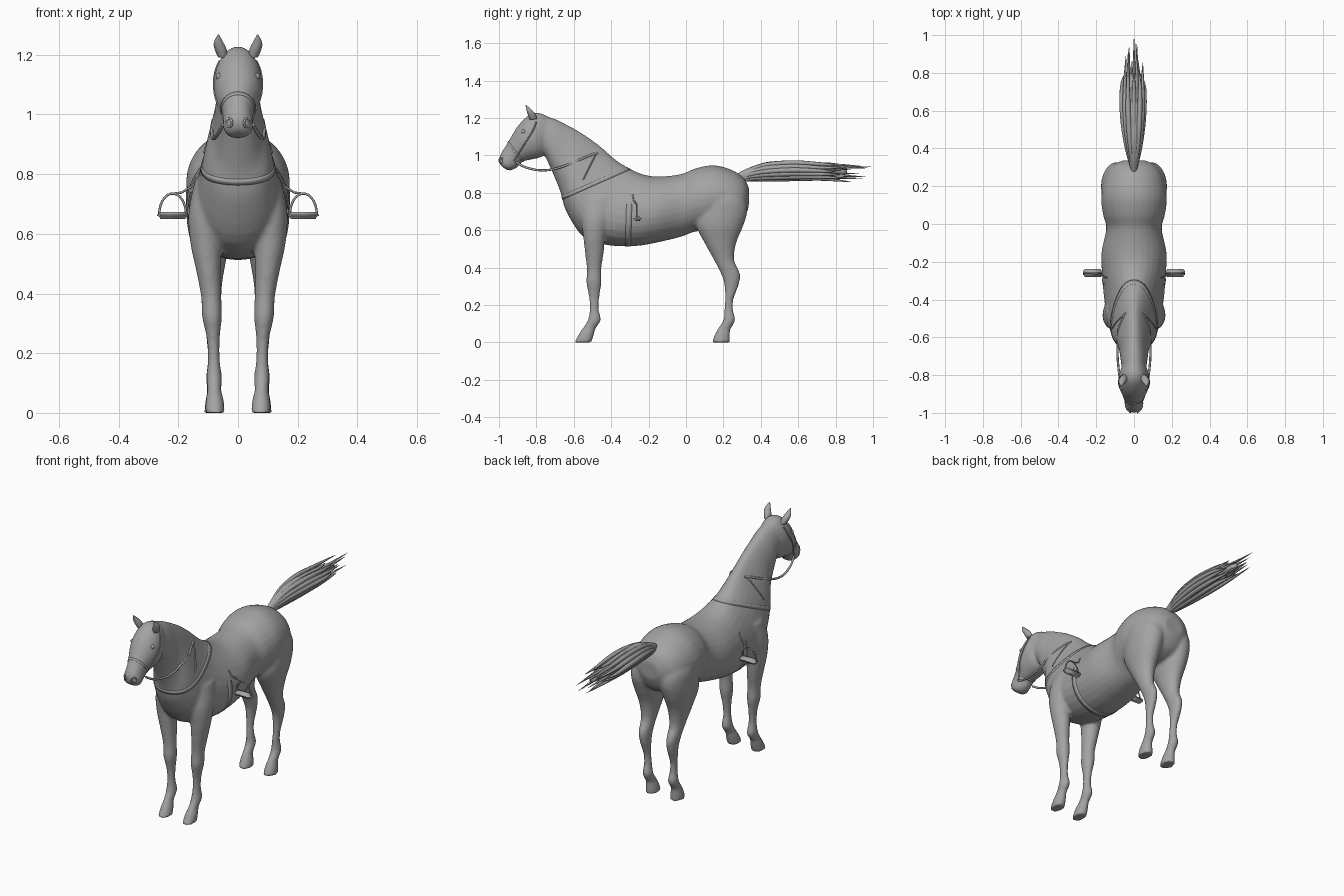
import bpy, bmesh, math, random
from mathutils import Vector
from mathutils.bvhtree import BVHTree

cube = bpy.data.objects.get("Cube")
if cube:
    bpy.data.objects.remove(cube)
random.seed(4)

GREY = 0.37
grey = bpy.data.materials.new("plain grey")
grey.use_nodes = True
grey.diffuse_color = (GREY, GREY, GREY, 1)
grey.node_tree.nodes["Principled BSDF"].inputs["Base Color"].default_value = (GREY, GREY, GREY, 1)


def add_object(name, data):
    obj = bpy.data.objects.new(name, data)
    bpy.context.scene.collection.objects.link(obj)
    data.materials.append(grey)
    return obj


def finish(name, bm):
    bmesh.ops.recalc_face_normals(bm, faces=bm.faces)
    for face in bm.faces:
        face.smooth = True
    mesh = bpy.data.meshes.new(name)
    bm.to_mesh(mesh)
    bm.free()
    return add_object(name, mesh)


def smooth_rows(rows, steps=4):
    """Catmull-Rom interpolation of equal-length number rows."""
    out = []
    for i in range(len(rows) - 1):
        p, q = rows[max(i - 1, 0)], rows[i]
        r, s = rows[i + 1], rows[min(i + 2, len(rows) - 1)]
        for k in range(steps):
            t = k / steps
            out.append([b + t / 2 * (c - a + t * (2 * a - 5 * b + 4 * c - d + t * (3 * (b - c) + d - a)))
                        for a, b, c, d in zip(p, q, r, s)])
    return out + [list(rows[-1])]


def loft(bm, rows, side=1, n=28):
    """Each row: first y, z; opposite y, z; half width; centre x; egg shape."""
    loops = []
    for ay, az, by, bz, w, xc, egg in smooth_rows(rows):
        mid = Vector((xc, (ay + by) / 2, (az + bz) / 2))
        half = Vector((0, (ay - by) / 2, (az - bz) / 2))
        loop = []
        for k in range(n):
            a = math.tau * k / n
            up, out = math.sin(a), math.cos(a)
            co = mid + half * up + Vector((w * out * (1 - egg * up), 0, 0))
            loop.append(bm.verts.new((co.x * side, co.y, co.z)))
        loops.append(loop)
    for p, q in zip(loops, loops[1:]):
        for k in range(n):
            j = (k + 1) % n
            bm.faces.new((p[k], p[j], q[j], q[k]))
    bm.faces.new(loops[0])
    bm.faces.new(loops[-1])


def tube(name, points, radius, radii=None, cyclic=False):
    curve = bpy.data.curves.new(name, "CURVE")
    curve.dimensions = "3D"
    curve.bevel_depth = radius
    curve.bevel_resolution = 2
    curve.use_fill_caps = True
    spline = curve.splines.new("POLY")
    spline.points.add(len(points) - 1)
    for i, co in enumerate(points):
        spline.points[i].co = (*co, 1)
        spline.points[i].radius = radii[i] if radii else 1
    spline.use_cyclic_u = cyclic
    spline.use_smooth = True
    return add_object(name, curve)


# Trunk from rump to poll: upper point, lower point, half width, egg shape
trunk = [(.338, .82, .335, .72, .06, 0), (.312, .875, .30, .65, .12, 0),
         (.25, .92, .23, .61, .158, 0), (.15, .947, .12, .60, .174, 0),
         (.05, .93, .04, .59, .163, 0), (-.025, .90, -.025, .565, .147, 0),
         (-.15, .887, -.15, .535, .172, .05), (-.25, .905, -.27, .515, .168, .15),
         (-.36, .965, -.42, .52, .15, .35), (-.46, 1.05, -.55, .565, .128, .42),
         (-.55, 1.115, -.64, .70, .105, .35), (-.63, 1.16, -.67, .80, .082, .15),
         (-.70, 1.195, -.71, .90, .073, .05), (-.78, 1.215, -.755, 1.0, .065, 0)]
# Head from poll to lips
head = [(-.73, 1.205, -.73, 1.04, .05), (-.79, 1.228, -.76, 1.0, .072),
        (-.84, 1.215, -.79, .985, .082), (-.895, 1.163, -.84, .975, .077),
        (-.935, 1.10, -.875, .965, .06), (-.965, 1.05, -.895, .942, .05),
        (-.99, 1.01, -.91, .93, .05), (-1.0, .975, -.935, .92, .046),
        (-.99, .945, -.96, .922, .028)]
# Legs: front y, back y, height, half width, centre x
front_leg = [(-.55, -.36, .78, .05, .095), (-.56, -.40, .67, .058, .108),
             (-.55, -.43, .57, .053, .107), (-.54, -.44, .48, .042, .099),
             (-.53, -.453, .39, .034, .09), (-.533, -.452, .32, .033, .087),
             (-.52, -.462, .25, .022, .083), (-.515, -.467, .18, .02, .081),
             (-.525, -.455, .12, .026, .08), (-.553, -.483, .075, .023, .079),
             (-.57, -.49, .05, .029, .078), (-.597, -.505, 0, .034, .077)]
hind_leg = [(.12, .26, .86, .05, .08), (.08, .315, .77, .08, .09),
            (.06, .328, .70, .084, .09), (.055, .305, .62, .076, .093),
            (.10, .268, .53, .056, .092), (.15, .258, .44, .038, .09),
            (.185, .288, .37, .031, .088), (.205, .283, .31, .026, .086),
            (.208, .254, .23, .02, .084), (.205, .252, .17, .02, .082),
            (.2, .264, .12, .026, .081), (.168, .238, .07, .024, .08),
            (.155, .235, .045, .03, .079), (.137, .235, 0, .035, .078)]

bm = bmesh.new()
loft(bm, [(*r[:5], 0, r[5]) for r in trunk])
loft(bm, [(*r, 0, 0) for r in head])
for side in (-1, 1):
    for leg in (front_leg, hind_leg):
        loft(bm, [(f, z, b, z, w, x, 0) for f, b, z, w, x in leg], side)
body = finish("horse_body", bm)

# Merge the lofts into one continuous skin
remesh = body.modifiers.new("Merge", "REMESH")
remesh.mode = "VOXEL"
remesh.voxel_size = .008
remesh.use_smooth_shade = True
soften = body.modifiers.new("Soften", "SMOOTH")
soften.factor = .5
soften.iterations = 8
skin = BVHTree.FromObject(body, bpy.context.evaluated_depsgraph_get())


def strap(name, centre, up, width, start=0, end=math.tau, n=64):
    """Thin band lying on the skin, in the plane of x and the given direction."""
    centre, up = Vector(centre), Vector(up).normalized()
    across = up.cross(Vector((1, 0, 0))) * width / 2
    bm = bmesh.new()
    rows = []
    for k in range(n + 1):
        a = start + (end - start) * k / n
        ray = Vector((math.cos(a), 0, 0)) + up * math.sin(a)
        row = []
        for shift in (-across, across):
            base = centre + shift
            hit = skin.ray_cast(base + ray * .45, -ray)[0] or base
            row += [bm.verts.new(hit + ray * .002), bm.verts.new(hit - ray * .004)]
        rows.append(row)
    for p, q in zip(rows, rows[1:]):
        for i, j in ((0, 2), (2, 3), (3, 1), (1, 0)):
            bm.faces.new((p[i], p[j], q[j], q[i]))
    finish(name, bm)


def drape(points, side):
    """Place side-on y, z points on the skin."""
    out = []
    for y, z in smooth_rows(points):
        out.append(skin.ray_cast(Vector((side, y, z)), Vector((-side, 0, 0)))[0])
    return [co for co in out if co]


# Tack lying on the body
strap("girth", (0, -.305, .7), (0, .03, 1), .03, -math.pi - .25, .25)
strap("breast_collar", (0, -.49, .85), (0, .9, .4), .02)
strap("noseband", (0, -.92, 1.03), (0, -.55, .7), .01)

for side, label in ((-1, "right"), (1, "left")):
    # Ear: curved, tapering and flattened
    bm = bmesh.new()
    loft(bm, [(-.835, 1.19, -.795, 1.195, .017, .05, 0), (-.845, 1.215, -.805, 1.22, .02, .058, 0),
              (-.852, 1.24, -.823, 1.242, .016, .065, 0), (-.858, 1.268, -.853, 1.268, .002, .066, 0)], side, 16)
    finish(label + "_ear", bm)

    # Eye and nostril rim
    bm = bmesh.new()
    bmesh.ops.create_uvsphere(bm, u_segments=16, v_segments=10, radius=.013)
    eye = finish(label + "_eye", bm)
    eye.location = (side * .061, -.868, 1.127)
    tube(label + "_nostril", [(side * (.029 + .009 * math.cos(a)), -.989 + .01 * math.cos(a), .972 + .014 * math.sin(a))
                              for a in (math.tau * k / 12 for k in range(12))], .004, cyclic=True)

    # Rein from the bit, hanging in a shallow loop to the neck straps
    rein = smooth_rows([(.05, -.91, .965), (.066, -.86, .937), (.08, -.78, .92),
                        (.087, -.70, .928), (.088, -.62, .955)])
    tube(label + "_rein", [(side * x, y, z) for x, y, z in rein]
         + drape([(-.56, .98), (-.50, 1.005), (-.47, 1.012)], side), .006)
    tube(label + "_neck_strap", drape([(-.48, 1.01), (-.515, .94), (-.55, .87)], side), .004)
    tube(label + "_cheek_strap", drape([(-.92, .97), (-.87, 1.05), (-.82, 1.13), (-.80, 1.18)], side), .004)

    # Stirrup leather, arch and tread
    tube(label + "_stirrup_leather", drape([(-.285, .79), (-.28, .76)], side)
         + [(side * .19, -.265, .738), (side * .215, -.262, .735)], .004)
    arch = [(side * (.219 - .045 * math.cos(a)), -.262, .665 + .07 * math.sin(a))
            for a in (math.pi * k / 16 for k in range(17))]
    tube(label + "_stirrup_arch", arch, .004)
    bm = bmesh.new()
    bmesh.ops.create_cube(bm, size=1)
    for v in bm.verts:
        v.co = (side * .219 + v.co.x * .104, -.259 + v.co.y * .042, .662 + v.co.z * .024)
    bmesh.ops.bevel(bm, geom=bm.edges[:], offset=.009, segments=3, affect="EDGES")
    finish(label + "_stirrup_tread", bm)

# Tail: solid upper part with loose, uneven tapering locks
bm = bmesh.new()
loft(bm, [(.27, .90, .29, .86, .016, 0, 0), (.34, .935, .36, .865, .028, 0, 0),
          (.45, .967, .46, .868, .043, 0, 0), (.60, .965, .60, .874, .05, 0, 0),
          (.74, .95, .74, .888, .038, 0, 0), (.86, .93, .86, .90, .012, 0, 0)])
finish("tail_core", bm)
for i in range(24):
    a = math.tau * i / 12
    spread = random.uniform(.8, 1.05) if i < 12 else .55
    x, z = .058 * spread * math.cos(a), .044 * spread * math.sin(a)
    tip = 1.0 if i == 15 else random.uniform(.78, .97)
    path = smooth_rows([(x * .15, .29, .882 + z * .3), (x * .6, .40, .91 + z * .85), (x, .56, .921 + z),
                        (x * 1.1, .72, .917 + z * .95),
                        (x * random.uniform(.3, 1.2), tip, .912 + z * random.uniform(.7, 1.3))])
    last = len(path) - 1
    tube("tail_lock", path, .015, [.5 + .5 * math.sin(math.pi * k / last) - .48 * (k / last) ** 3
                                   for k in range(last + 1)])
